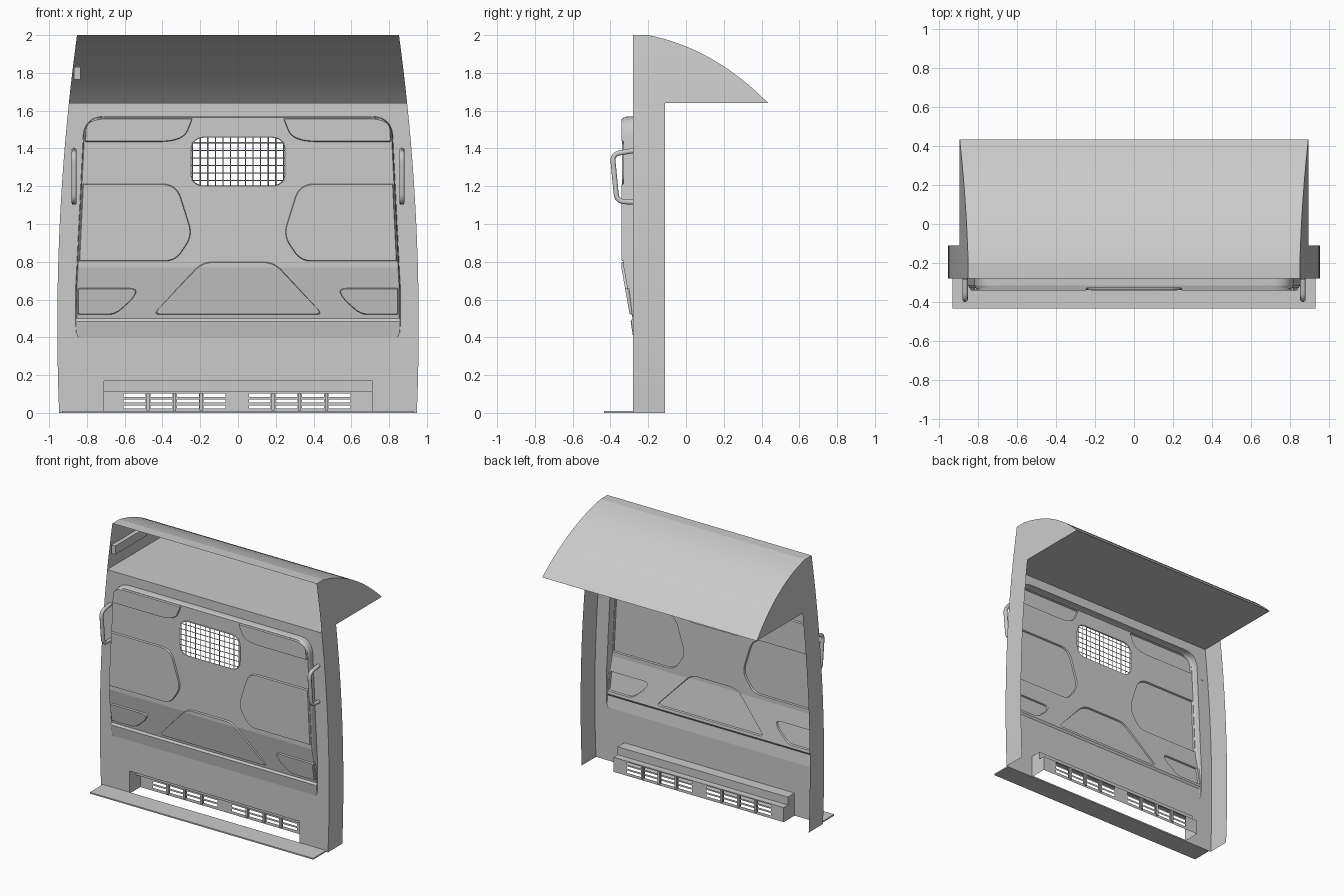
import bpy, bmesh, math
from mathutils import Vector

if "Cube" in bpy.data.objects:
    bpy.data.objects.remove(bpy.data.objects["Cube"])

WALL, BACK, SHELF = -0.28, -0.11, 1.64


def half_width(z):
    return 0.947 + 0.0412 * z - 0.0443 * z * z


def finish(name, bm, angle=30):
    bmesh.ops.recalc_face_normals(bm, faces=bm.faces)
    me = bpy.data.meshes.new(name)
    bm.to_mesh(me)
    bm.free()
    ob = bpy.data.objects.new(name, me)
    bpy.context.collection.objects.link(ob)
    bpy.ops.object.select_all(action='DESELECT')
    ob.select_set(True)
    bpy.context.view_layer.objects.active = ob
    bpy.ops.object.shade_smooth_by_angle(angle=math.radians(angle))
    return ob


def rounded(pts, n=14):
    """Round each (x, z, radius) corner of a closed outline."""
    out = []
    for i, p in enumerate(pts):
        c = Vector(p[:2])
        if p[2] == 0:
            out.append(c)
            continue
        a, b = Vector(pts[i - 1][:2]) - c, Vector(pts[(i + 1) % len(pts)][:2]) - c
        a = c + a.normalized() * min(p[2], a.length * 0.48)
        b = c + b.normalized() * min(p[2], b.length * 0.48)
        for k in range(n + 1):
            t = k / n
            out.append(a * (1 - t) ** 2 + c * 2 * t * (1 - t) + b * t * t)
    return out


def ring(bm, pts, y):
    return [bm.verts.new((p[0], y, p[1])) for p in pts]


def skin(bm, a, b, closed=True):
    for i in range(len(a) - (0 if closed else 1)):
        j = (i + 1) % len(a)
        bm.faces.new((a[i], a[j], b[j], b[i]))


def fill(bm, *rings):
    """Fill the area between an outer ring and its holes."""
    edges = []
    for r in rings:
        for i, v in enumerate(r):
            w = r[(i + 1) % len(r)]
            edges.append(bm.edges.get((v, w)) or bm.edges.new((v, w)))
    bmesh.ops.triangle_fill(bm, use_beauty=True, edges=edges, normal=(0, -1, 0))


def shrink(pts, d):
    c = sum(pts, Vector((0, 0))) / len(pts)
    hx, hz = (max(abs(p[i] - c[i]) for p in pts) for i in (0, 1))
    return [Vector((c.x + (p.x - c.x) * (1 - d / hx), c.y + (p.y - c.y) * (1 - d / hz))) for p in pts]


def box(name, lo, hi):
    bm = bmesh.new()
    bmesh.ops.create_cube(bm, size=1)
    for v in bm.verts:
        v.co = [lo[i] if v.co[i] < 0 else hi[i] for i in range(3)]
    return finish(name, bm)


def tubes(name, paths, radius, res):
    cu = bpy.data.curves.new(name, 'CURVE')
    cu.dimensions, cu.bevel_depth, cu.bevel_resolution = '3D', radius, res
    for path in paths:
        s = cu.splines.new('POLY')
        s.points.add(len(path) - 1)
        for p, co in zip(s.points, path):
            p.co = (*co, 1)
    ob = bpy.data.objects.new(name, cu)
    bpy.context.collection.objects.link(ob)
    bpy.ops.object.select_all(action='DESELECT')
    ob.select_set(True)
    bpy.context.view_layer.objects.active = ob
    bpy.ops.object.convert(target='MESH')
    bpy.ops.object.shade_smooth_by_angle(angle=math.radians(50))


# Outline of the large pressed area, and the wall sheet around it
half = [(0.845, 0.40, 0), (0.858, 0.43, 0), (0.86, 0.485, 0), (0.86, 0.50, 0), (0.86, 0.66, 0),
        (0.853, 0.79, 0), (0.815, 1.57, 0.11)]
outline = rounded(half + [(-x, z, r) for x, z, r in reversed(half)])
bm = bmesh.new()
zs = [SHELF * i / 16 for i in range(17)]
edge = [(half_width(z), z) for z in zs]
vent = [(-0.71, 0), (-0.71, 0.17), (0.71, 0.17), (0.71, 0)]
fill(bm, ring(bm, edge + [(-x, z) for x, z in reversed(edge)] + vent, WALL), ring(bm, outline, WALL))
finish("wall_sheet", bm)

# Side returns
for s, side in ((1, "right"), (-1, "left")):
    bm = bmesh.new()
    pts = [(s * x, z) for x, z in edge]
    skin(bm, ring(bm, pts, WALL), ring(bm, pts, BACK), False)
    finish(side + "_return", bm)

# Pressed area: built flat, with y holding the depth fraction, then shaped
profile = [(0.40, -0.28), (0.485, -0.293), (0.50, -0.283), (0.77, -0.33), (2, -0.33)]


def face_y(z):
    for (z0, y0), (z1, y1) in zip(profile, profile[1:]):
        if z <= z1:
            return y0 + (y1 - y0) * max(0, z - z0) / (z1 - z0)


bm = bmesh.new()
loops = []
for d, k in ((0, 0), (0.002, 0.7), (0.007, 1)):
    pts = [(p.x * (1 - d / 0.84), p.y - d * max(0, (p.y - 0.8) / 0.77)) for p in outline]
    loops.append(ring(bm, pts, k))
skin(bm, loops[0], loops[1])
skin(bm, loops[1], loops[2])
top_pad = [(0.24, 1.56, 0.01), (0.29, 1.435, 0.13), (0.811, 1.435, 0.01), (0.804, 1.56, 0.108)]
mid_pad = [(0.24, 0.94, 0.06), (0.33, 0.803, 0.06), (0.842, 0.803, 0.005), (0.822, 1.213, 0.005), (0.325, 1.213, 0.08)]
low_pad = [(0.65, 0.52, 0.04), (0.848, 0.52, 0.01), (0.848, 0.66, 0.01), (0.53, 0.66, 0.05), (0.555, 0.605, 0.04)]
mid_low = [(-0.45, 0.52, 0.04), (0.45, 0.52, 0.04), (0.19, 0.80, 0.06), (-0.19, 0.80, 0.06)]
pads = [rounded(mid_low)]
for p in (top_pad, mid_pad, low_pad):
    pads += [rounded(p), rounded([(-x, z, r) for x, z, r in p])]
holes = []
for p in pads:
    a, b = ring(bm, p, 1), ring(bm, shrink(p, 0.004), 1.012)
    skin(bm, a, b)
    fill(bm, b)
    holes.append(a)
# Window opening with a small lip
W, Z0, Z1, R = 0.247, 1.203, 1.457, 0.075
win = rounded([(-W, Z0, R), (W, Z0, R), (W, Z1, R), (-W, Z1, R)])
a, b = ring(bm, shrink(win, -0.003), 1), ring(bm, win, 1.008)
skin(bm, a, b)
fill(bm, loops[2], a, *holes)
for z in (0.485, 0.50, 0.77):
    bmesh.ops.bisect_plane(bm, geom=bm.verts[:] + bm.edges[:] + bm.faces[:], dist=1e-5,
                           plane_co=(0, 0, z), plane_no=(0, 0, 1))
for v in bm.verts:
    f, k = face_y(v.co.z), v.co.y
    v.co.y = WALL + min(k, 1) * (f - WALL) - max(k - 1, 0)
finish("pressed_panel", bm, 7.5)

# Window wire mesh, trimmed to the rounded corners
wires, cz, hh = [], (Z0 + Z1) / 2, (Z1 - Z0) / 2


def trim(u, lim):
    d = max(0, abs(u) - (lim - 0.05))
    return 0.05 - math.sqrt(max(0, 0.0025 - d * d))


for i in range(13):
    x = -0.24 + 0.04 * i
    h = hh - trim(x, W)
    wires.append([(x, -0.334, cz - h), (x, -0.334, cz + h)])
for i in range(6):
    z = -0.1 + 0.04 * i
    w = W - trim(z, hh)
    wires.append([(-w, -0.334, cz + z), (w, -0.334, cz + z)])
tubes("window_mesh", wires, 0.003, 0)

# Hood: curved roof, shelf and cheeks, open at the front
p0, p1, p2 = Vector((-0.2, 2)), Vector((0.15, 1.93)), Vector((0.435, SHELF))
roof = [p0 * (1 - t) ** 2 + p1 * 2 * t * (1 - t) + p2 * t * t for t in [i / 16 for i in range(17)]]
bm = bmesh.new()
left, right = ([bm.verts.new((s * half_width(z), y, z)) for y, z in [(WALL, 2.0)] + roof] for s in (-1, 1))
skin(bm, left, right, False)
finish("hood_roof", bm, 8)
for s, side in ((1, "right"), (-1, "left")):
    bm = bmesh.new()
    front = [bm.verts.new((s * half_width(z), WALL, z)) for y, z in roof]
    rear = [bm.verts.new((s * half_width(z), y, z)) for y, z in roof]
    skin(bm, front, rear, False)
    finish(side + "_hood_cheek", bm)
bm = bmesh.new()
w = half_width(SHELF)
bm.faces.new([bm.verts.new((x, y, SHELF)) for x, y in ((-w, WALL), (w, WALL), (w, 0.435), (-w, 0.435))])
finish("hood_shelf", bm)
box("hood_rail", (-0.868, -0.27, 1.765), (-0.835, 0.11, 1.83))

# Stepped vent housing with slotted back face
bm = bmesh.new()
step = [(WALL, 0.17), (-0.20, 0.17), (-0.20, 0.11), (-0.15, 0.11)]
sides = [[bm.verts.new((x, y, z)) for y, z in step] for x in (-0.71, 0.71)]
skin(bm, sides[0], sides[1], False)
for s in (-0.71, 0.71):
    bm.faces.new([bm.verts.new((s, y, z)) for y, z in step + [(-0.15, 0), (WALL, 0)]])
slots, ribs = [], []
for start in (-0.605, 0.057):
    for c in range(4):
        x = start + 0.141 * c
        if c:
            ribs.append(x - 0.0125)
        for z in (0.022, 0.054, 0.084):
            slots.append([(x, z), (x + 0.116, z), (x + 0.116, z + 0.018), (x, z + 0.018)])
fill(bm, ring(bm, [(-0.71, 0), (0.71, 0), (0.71, 0.11), (-0.71, 0.11)], -0.15),
     *[ring(bm, s, -0.15) for s in slots])
bmesh.ops.remove_doubles(bm, verts=bm.verts, dist=1e-4)
finish("vent_housing", bm)
for x in ribs:
    box("vent_rib", (x - 0.008, -0.165, 0.012), (x + 0.008, -0.14, 0.106))

# Floor plate
box("floor_plate", (-0.932, -0.435, 0), (0.932, WALL, 0.01))

# Grab handles
bend = rounded([(WALL, 1.388, 0), (-0.39, 1.37, 0.04), (-0.366, 1.12, 0.04), (WALL, 1.116, 0)], 6)
for s, side in ((1, "right"), (-1, "left")):
    tubes(side + "_grab_handle", [[(s * 0.868, y, z) for y, z in bend]], 0.014, 3)
